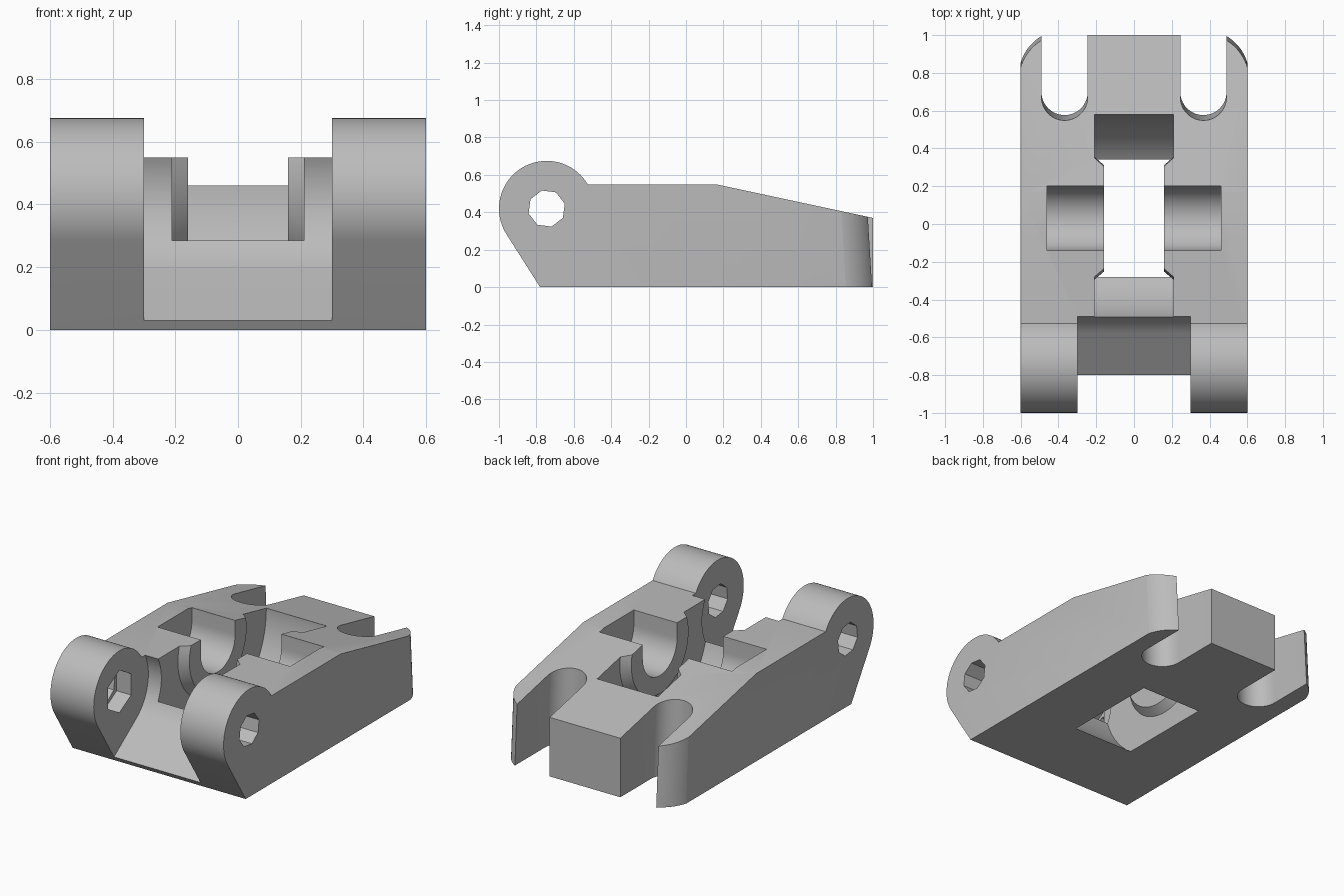
import bpy, bmesh
from math import sin, cos, radians, pi

cube = bpy.data.objects.get("Cube")
if cube:
    bpy.data.objects.remove(cube, do_unlink=True)

grey = bpy.data.materials.new("plain_grey")
grey.use_nodes = True
colour = (0.5, 0.5, 0.5, 1)
grey.diffuse_color = colour
grey.node_tree.nodes["Principled BSDF"].inputs["Base Color"].default_value = colour

PIN = (-0.745, 0.42)    # hinge axis (y, z)
AXLE = (0.03, 0.454)    # wheel axle (y, z)
WIDTH = 0.6             # half width


def arc(centre, r, start, end, n):
    angles = [radians(start + (end - start) * i / n) for i in range(n + 1)]
    return [(centre[0] + r * cos(a), centre[1] + r * sin(a)) for a in angles]


def finish(name, bm):
    bmesh.ops.recalc_face_normals(bm, faces=bm.faces)
    mesh = bpy.data.meshes.new(name)
    bm.to_mesh(mesh)
    bm.free()
    mesh.materials.append(grey)
    obj = bpy.data.objects.new(name, mesh)
    bpy.context.collection.objects.link(obj)
    return obj


def prism(name, points, lo, hi, place):
    """Closed outline swept from lo to hi; place maps (u, v, t) to a position."""
    bm = bmesh.new()
    ends = [[bm.verts.new(place(u, v, t)) for u, v in points] for t in (lo, hi)]
    for ring in ends:
        bm.faces.new(ring)
    n = len(points)
    for i in range(n):
        j = (i + 1) % n
        bm.faces.new((ends[0][i], ends[0][j], ends[1][j], ends[1][i]))
    return finish(name, bm)


def across(y, z, x):
    return (x, y, z)


def leaning(x, y, z):
    return (x, y + 0.06 * (0.4 - z), z)


def lathe(name, profile, centre, n):
    """Revolve (x, radius) points around an axis along x."""
    bm = bmesh.new()
    rings = [[bm.verts.new((x, centre[0] + r * cos(2 * pi * i / n),
                            centre[1] + r * sin(2 * pi * i / n)))
              for i in range(n)] for x, r in profile]
    bm.faces.new(rings[0])
    bm.faces.new(rings[-1])
    for a, b in zip(rings, rings[1:]):
        for i in range(n):
            j = (i + 1) % n
            bm.faces.new((a[i], a[j], b[j], b[i]))
    return finish(name, bm)


# Main body with rounded hinge lugs at the front
outline = arc(PIN, 0.255, 30.65, 212.4, 40) + [(-0.78, 0), (1, 0), (1, 0.37), (0.16, 0.55)]
body = prism("bracket_body", outline, -WIDTH, WIDTH, across)
cutters = []

# Gap between the lugs: concave wall and sloping floor
gap = arc(PIN, 0.286, -54.6, 27, 24) + [(-0.49, 0.9), (-1.2, 0.9), (-1.2, 0.03), (-0.8, 0.03)]
cutters.append(prism("lug_gap", gap, -0.3, 0.3, across))

# Wheel well with a tapered round boss left on each side
half = [(0.16, 0.283), (0.21, 0.325), (0.21, 0.55)]
cutters.append(lathe("wheel_well", [(-x, r) for x, r in half] + half[::-1], AXLE, 96))

# Axle cradle, open at the top
cradle = arc(AXLE, 0.17, 180, 360, 32) + [(0.2, 0.9), (-0.14, 0.9)]
cutters.append(prism("axle_cradle", cradle, -0.46, 0.46, across))

# Octagonal pin hole and hexagonal nut pocket
cutters.append(prism("pin_hole", arc(PIN, 0.1, 15, 330, 7), -0.8, 0.8, across))
cutters.append(prism("nut_pocket", arc(PIN, 0.133, 30, 330, 5), -0.4, -0.2, across))

# Leaning rear slots and rounded prong tips
for side in (-1, 1):
    slot = arc((0.3675, 0.675), 0.1225, 180, 360, 28) + [(0.49, 1.2), (0.245, 1.2)]
    tip = arc((0.365, 0.76), 0.245, 8, 80, 24) + [(0.4, 1.2), (0.8, 1.2), (0.8, 0.794)]
    for name, shape in (("rear_slot", slot), ("prong_tip", tip)):
        mirrored = [(side * x, y) for x, y in shape]
        cutters.append(prism(name, mirrored, -0.1, 0.7, leaning))

# Cut everything out of the body
bpy.ops.object.select_all(action='DESELECT')
bpy.context.view_layer.objects.active = body
body.select_set(True)
for cutter in cutters:
    cutter.hide_render = True
    mod = body.modifiers.new("cut", 'BOOLEAN')
    mod.operation = 'DIFFERENCE'
    mod.solver = 'EXACT'
    mod.object = cutter
    bpy.ops.object.modifier_apply(modifier=mod.name)
    bpy.data.objects.remove(cutter, do_unlink=True)

bpy.ops.object.shade_smooth_by_angle(angle=radians(25))
